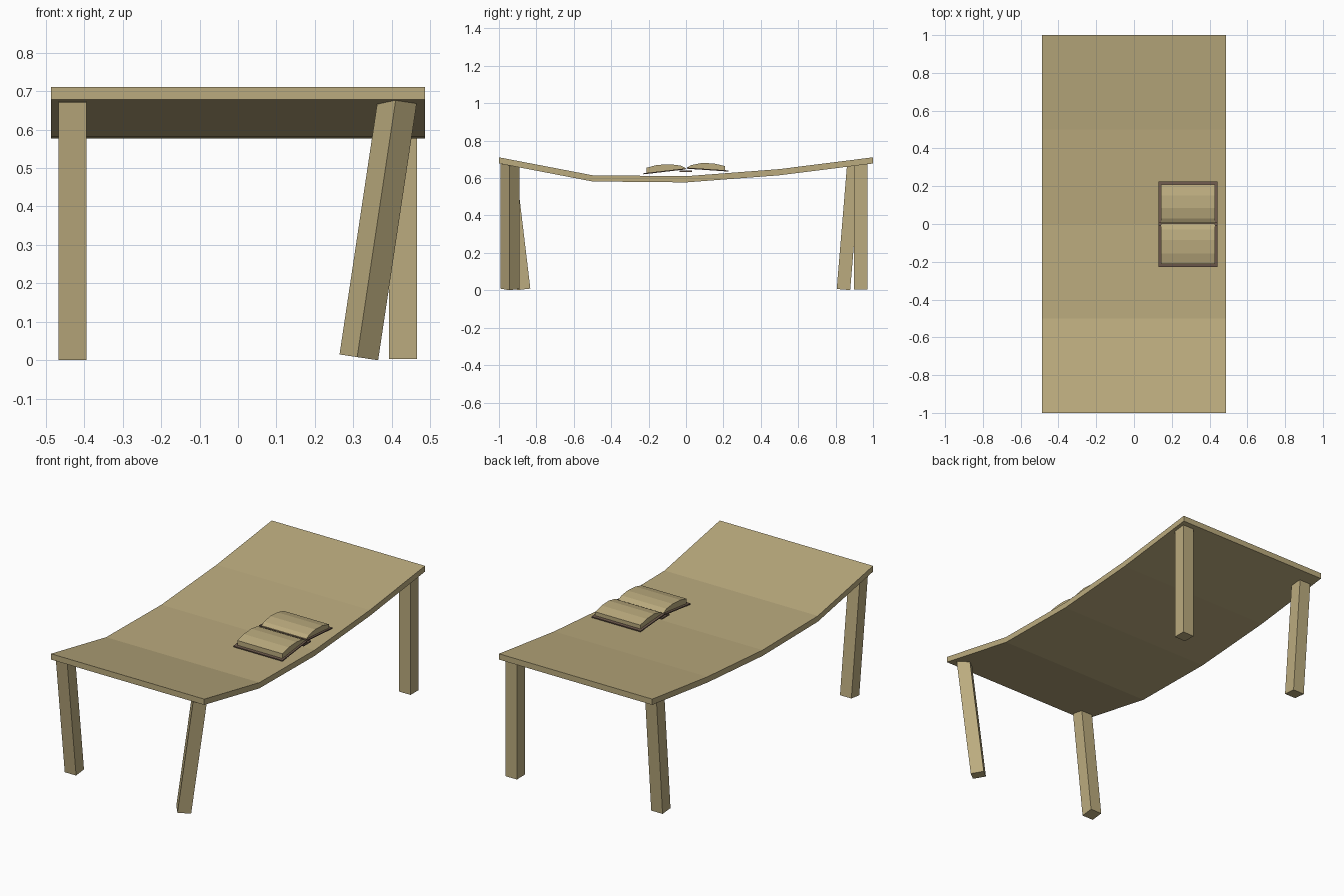
import bpy, bmesh, math
from mathutils import Matrix, Vector

if "Cube" in bpy.data.objects:
    bpy.data.objects.remove(bpy.data.objects["Cube"])


def material(name, rgb):
    m = bpy.data.materials.new(name)
    m.diffuse_color = (*rgb, 1)
    m.use_nodes = True
    m.node_tree.nodes["Principled BSDF"].inputs["Base Color"].default_value = m.diffuse_color
    return m


TAN = material("tan wood", (0.50, 0.41, 0.21))
BROWN = material("dark brown cover", (0.16, 0.105, 0.075))


def finish(name, bm, mat):
    bmesh.ops.recalc_face_normals(bm, faces=bm.faces)
    me = bpy.data.meshes.new(name)
    bm.to_mesh(me)
    bm.free()
    me.materials.append(mat)
    ob = bpy.data.objects.new(name, me)
    bpy.context.collection.objects.link(ob)
    return ob


def strip(name, x0, x1, lower, upper, mat):
    """Extrude along x the band between two (y, z) lines with equal point counts."""
    bm = bmesh.new()
    rows = [[[bm.verts.new((x, y, z)) for y, z in line] for line in (lower, upper)]
            for x in (x0, x1)]
    (la, ua), (lb, ub) = rows
    n = len(lower)
    for i in range(n - 1):
        bm.faces.new((la[i], la[i + 1], lb[i + 1], lb[i]))
        bm.faces.new((ua[i], ua[i + 1], ub[i + 1], ub[i]))
        bm.faces.new((la[i], la[i + 1], ua[i + 1], ua[i]))
        bm.faces.new((lb[i], lb[i + 1], ub[i + 1], ub[i]))
    for i in (0, n - 1):
        bm.faces.new((la[i], ua[i], ub[i], lb[i]))
    return finish(name, bm, mat)


def leg(name, bottom, top, yaw=0.0, side=0.072):
    """Square post whose end centres are given; ends stay square to its axis."""
    b, t = Vector(bottom), Vector(top)
    d = t - b
    tilt = Vector((0, 0, 1)).rotation_difference(d).to_matrix().to_4x4()
    bm = bmesh.new()
    bmesh.ops.create_cube(bm, size=1, matrix=Matrix.Translation((b + t) / 2) @ tilt
                          @ Matrix.Rotation(math.radians(yaw), 4, 'Z')
                          @ Matrix.Diagonal((side, side, d.length, 1)))
    return finish(name, bm, TAN)


# Sagging tabletop
top_line = [(-1, .711), (-.5, .615), (0, .61), (.5, .648), (1, .711)]
strip("tabletop", -.486, .486, [(y, z - .033) for y, z in top_line], top_line, TAN)

# Legs, three of them knocked askew
leg("front_left_leg", (-.43, -.868, .005), (-.43, -.948, .675))
leg("front_right_leg", (.314, -.94, .008), (.414, -.94, .675), yaw=40)
leg("back_left_leg", (-.43, .842, .004), (-.43, .897, .668))
leg("back_right_leg", (.429, .935, .004), (.429, .935, .678))

# Open book: spine, tilted boards and curved page blocks
strip("book_spine", .13, .441, [(-.035, .632), (.032, .632)],
      [(-.035, .640), (.032, .640)], BROWN)
for name, a, b in (("left", (-.228, .620), (-.004, .646)),
                   ("right", (.006, .650), (.226, .635))):
    strip(name + "_cover", .13, .441, [a, b],
          [(a[0], a[1] + .006), (b[0], b[1] + .006)], BROWN)

left_top = [(-.212, .655), (-.155, .670), (-.085, .674), (-.03, .667), (.002, .652)]
right_top = [(.006, .657), (.03, .670), (.085, .681), (.15, .678), (.208, .664)]
strip("left_pages", .144, .430, [(y, .627 + (y + .212) * .11) for y, z in left_top],
      left_top, TAN)
strip("right_pages", .144, .430, [(y, .655 - y * .065) for y, z in right_top],
      right_top, TAN)
